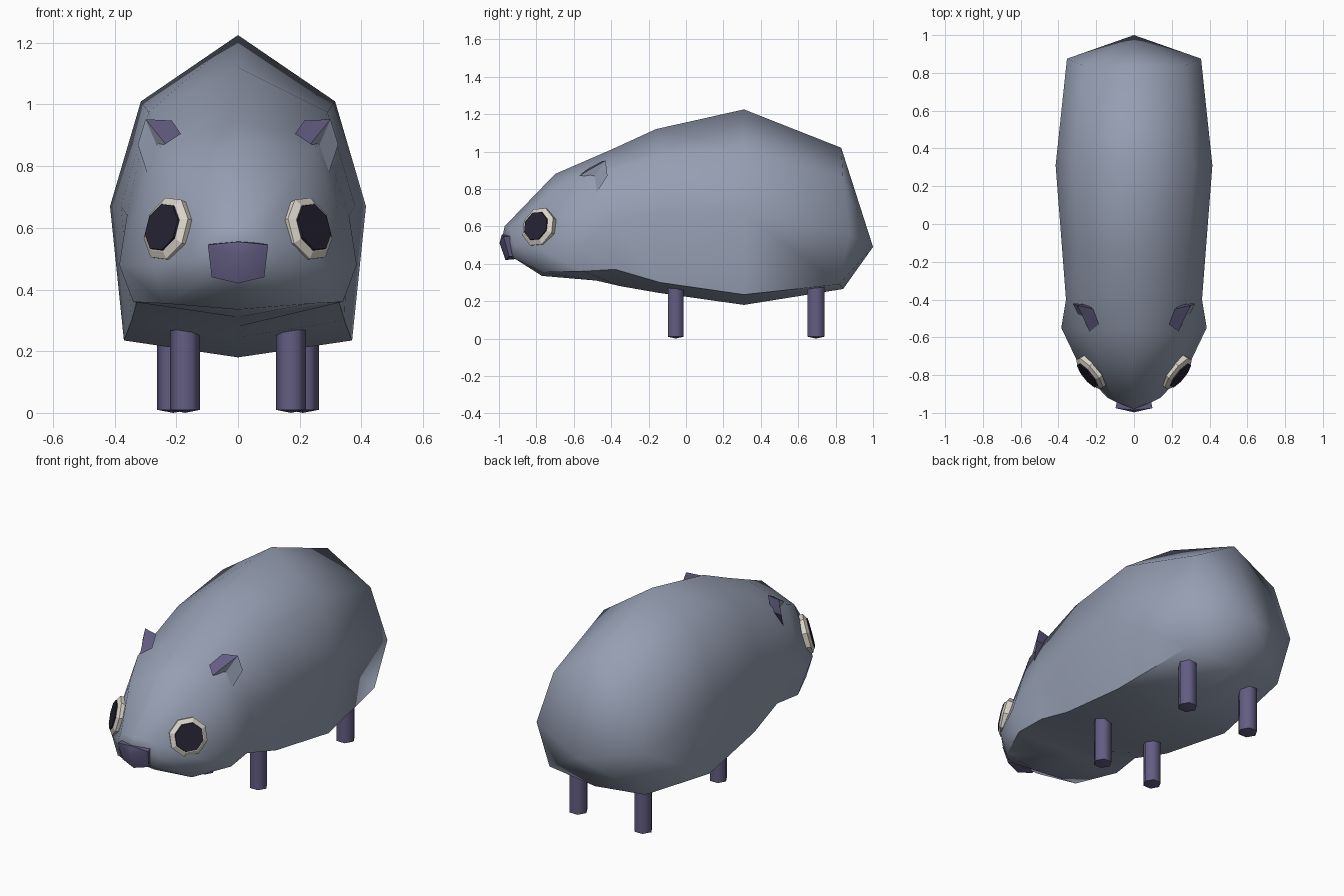
import bpy, bmesh, math
from mathutils import Vector

cube = bpy.data.objects.get("Cube")
if cube:
    bpy.data.objects.remove(cube, do_unlink=True)


def material(name, rgb):
    m = bpy.data.materials.new(name)
    m.use_nodes = True
    m.diffuse_color = (*rgb, 1)
    bsdf = next(n for n in m.node_tree.nodes if n.type == 'BSDF_PRINCIPLED')
    bsdf.inputs["Base Color"].default_value = (*rgb, 1)
    return m


FUR = material("blue grey fur", (0.30, 0.34, 0.44))
SKIN = material("purple skin", (0.125, 0.11, 0.225))
WHITE = material("eye white", (0.70, 0.66, 0.58))
DARK = material("pupil dark", (0.019, 0.017, 0.034))


def build(name, verts, faces, mats, angle=None, slots=None, fix=True):
    me = bpy.data.meshes.new(name)
    me.from_pydata([tuple(v) for v in verts], [], faces)
    for m in mats:
        me.materials.append(m)
    if slots:
        for p, s in zip(me.polygons, slots):
            p.material_index = s
    if fix:
        bm = bmesh.new()
        bm.from_mesh(me)
        bmesh.ops.recalc_face_normals(bm, faces=bm.faces)
        bm.to_mesh(me)
        bm.free()
    ob = bpy.data.objects.new(name, me)
    bpy.context.collection.objects.link(ob)
    if angle:
        bpy.ops.object.select_all(action='DESELECT')
        ob.select_set(True)
        bpy.context.view_layer.objects.active = ob
        bpy.ops.object.shade_smooth_by_angle(angle=math.radians(angle))
    return ob


def loft(rings, start, end):
    """Skin equal rings in order and close both ends with a fan to a point."""
    n = len(rings[0])
    verts = [v for r in rings for v in r] + [start, end]
    a, b = len(verts) - 2, len(verts) - 1
    faces = []
    for i in range(n):
        j = (i + 1) % n
        for k in range(len(rings) - 1):
            faces.append((k*n + i, k*n + j, (k + 1)*n + j, (k + 1)*n + i))
        faces.append((a, j, i))
        m = (len(rings) - 1)*n
        faces.append((b, m + i, m + j))
    return verts, faces


def full_ring(half):
    """Mirror a half ring (top to bottom on +x) into a closed ring."""
    return half + [(-x, y, z) for x, y, z in reversed(half[1:-1])]


# Body and head: half rings from snout to rump
halves = [
    [(0, -.97, .60), (.10, -.94, .59), (.14, -.92, .50), (.10, -.92, .43), (0, -.94, .45)],
    [(0, -.70, .88), (.19, -.73, .78), (.275, -.78, .48), (.24, -.77, .355), (0, -.77, .335)],
    [(0, -.55, .945), (.25, -.57, .86), (.385, -.55, .48), (.34, -.55, .36), (0, -.48, .31)],
    [(0, -.40, 1.01), (.27, -.40, .90), (.36, -.40, .64), (.325, -.38, .37), (0, -.35, .28)],
    [(0, -.16, 1.12), (.29, -.14, .975), (.38, -.14, .67), (.345, -.14, .30), (0, -.15, .245)],
    [(0, .31, 1.225), (.315, .31, 1.01), (.415, .31, .67), (.37, .31, .235), (0, .31, .18)],
    [(0, .83, 1.02), (.27, .84, .86), (.355, .875, .56), (.31, .82, .29), (0, .84, .265)],
]
v, f = loft([full_ring(h) for h in halves], (0, -.98, .55), (0, 1.0, .49))
build("body", v, f, [FUR], 65)

# Nose: tapered wedge with a rounded front
nose = [
    full_ring([(0, -.94, .56), (.085, -.91, .55), (.075, -.90, .44), (0, -.91, .425)]),
    full_ring([(0, -.985, .555), (.098, -.975, .545), (.085, -.945, .44), (0, -.965, .42)]),
]
v, f = loft(nose, (0, -.90, .49), (0, -.997, .51))
build("nose", v, f, [SKIN], 40)


def disc(centre, normal, up, radius, n=8):
    nv = Vector(normal).normalized()
    u = Vector(up).normalized()
    w = u.cross(nv)
    return [Vector(centre) + radius*(math.cos(t)*w + math.sin(t)*u)
            for t in (2*math.pi*(i + .5)/n for i in range(n))]


for s, side in ((1, "left"), (-1, "right")):
    # Eyes: white rim with a dark plate on its face
    normal, up = Vector((s*.75, -.62, .25)), Vector((-s*.25, .1, 1))
    nv = normal.normalized()
    c = Vector((s*.225, -.785, .595))
    back, mid, front = c - .05*nv, c + .012*nv, c + .026*nv
    v, f = loft([disc(back, normal, up, .10), disc(mid, normal, up, .108),
                 disc(front, normal, up, .085)], back, front)
    build(side + "_eye_white", v, f, [WHITE])
    p0, p1 = front - .002*nv, front + .006*nv
    v, f = loft([disc(p0, normal, up, .082), disc(p1, normal, up, .080)], p0, p1)
    build(side + "_pupil", v, f, [DARK])

    # Ears: folded leaf, fur on the outer front and skin on top and behind
    pts = [(.185, -.53, .905), (.235, -.57, .872), (.262, -.49, .865), (.292, -.485, .77),
           (.325, -.42, .87), (.30, -.43, .952), (.215, -.45, .948), (.255, -.425, .875)]
    faces = [(0, 1, 6), (1, 5, 6), (1, 2, 5), (2, 3, 4, 5)]
    faces += [((i + 1) % 7, i, 7) for i in range(7)]
    slots = [0, 0, 1, 1] + [0]*7
    if s < 0:
        faces = [tuple(reversed(q)) for q in faces]
    build(side + "_ear", [(s*x, y, z) for x, y, z in pts], faces,
          [SKIN, FUR], 30, slots, fix=False)

    # Legs: six sided posts sunk into the belly
    for part, x, y, r in (("front", .172, -.055, .049), ("rear", .21, .695, .052)):
        ring = [(s*x + r*math.cos(i*math.pi/3), y + r*math.sin(i*math.pi/3)) for i in range(6)]
        v, f = loft([[(a, b, .01) for a, b in ring], [(a, b, .32) for a, b in ring]],
                    (s*x, y, 0), (s*x, y, .33))
        build(f"{side}_{part}_leg", v, f, [SKIN], 65)
